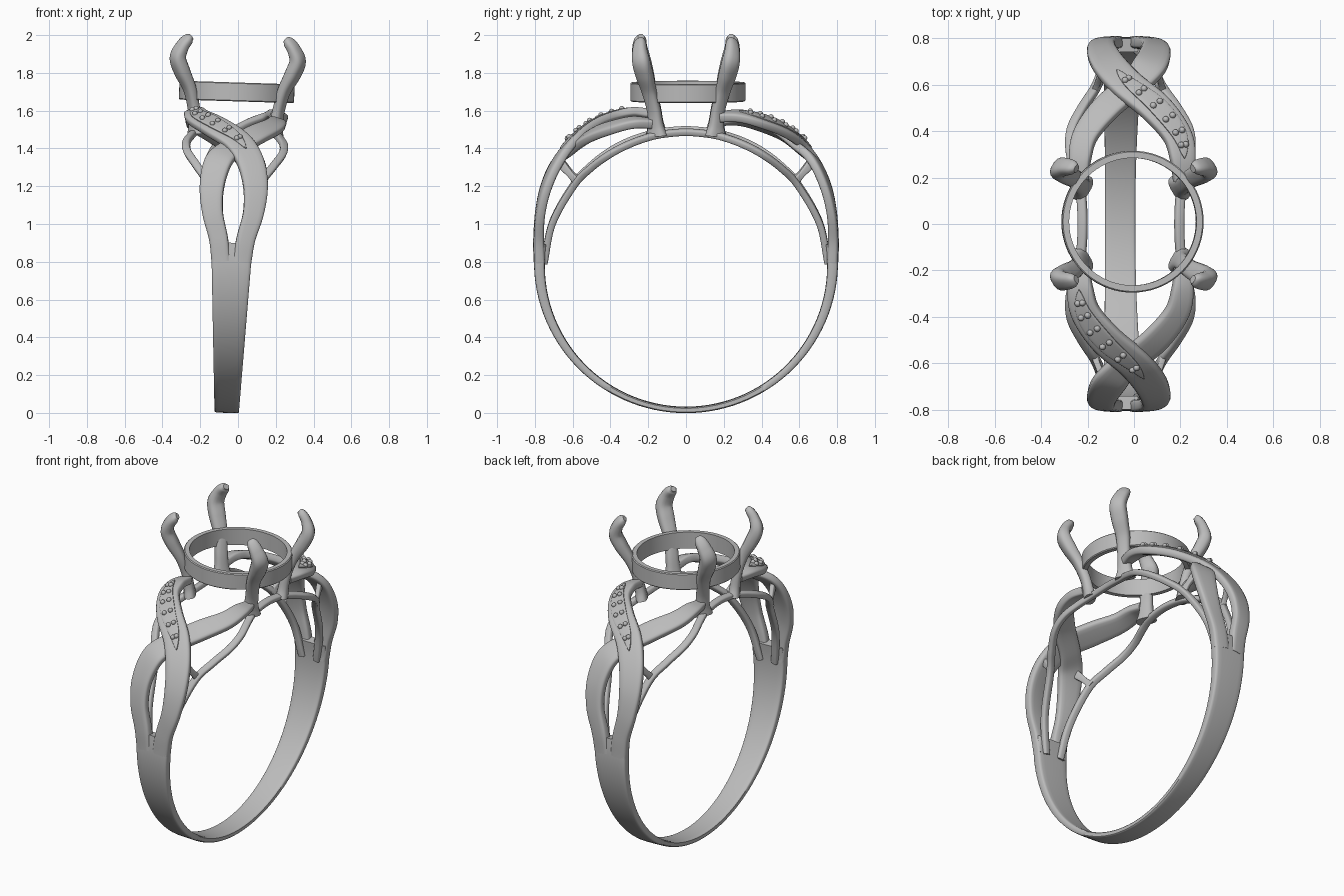
import bpy
import bmesh
from math import sin, cos, pi, radians, copysign
from mathutils import Vector, Matrix

cube = bpy.data.objects.get("Cube")
if cube:
    bpy.data.objects.remove(cube, do_unlink=True)

metal = bpy.data.materials.new("grey_metal")
metal.use_nodes = True
grey = (0.5, 0.5, 0.5, 1)
metal.diffuse_color = grey
metal.node_tree.nodes["Principled BSDF"].inputs["Base Color"].default_value = grey

# The whole ring leans slightly to its left
LEAN = Matrix.Translation((-0.06, 0, 0)) @ Matrix.Rotation(radians(1.8), 4, 'Y')
HALF_TURN = Matrix.Rotation(pi, 4, 'Z')
CENTRE = Vector((0, 0, 0.79))
made = []


def finish(bm, name, turn=False):
    bmesh.ops.recalc_face_normals(bm, faces=bm.faces)
    bm.transform(LEAN @ HALF_TURN if turn else LEAN)
    mesh = bpy.data.meshes.new(name)
    bm.to_mesh(mesh)
    bm.free()
    mesh.materials.append(metal)
    obj = bpy.data.objects.new(name, mesh)
    bpy.context.collection.objects.link(obj)
    made.append(obj)


def smooth_path(points, steps=8):
    """Catmull-Rom samples of points given as (x, y, z, width, thickness)."""
    pts = [Vector(p) for p in points]
    pts = [pts[0] * 2 - pts[1]] + pts + [pts[-1] * 2 - pts[-2]]
    out = []
    for i in range(1, len(pts) - 2):
        a, b, c, d = pts[i - 1:i + 3]
        for s in range(steps):
            t = s / steps
            out.append(b + (c - a) * (t / 2) + (a * 2 - b * 5 + c * 4 - d) * (t * t / 2)
                       + (b * 3 - a - c * 3 + d) * (t ** 3 / 2))
    return out + [pts[-2]]


def frames(samples, outward):
    """Position, side, normal, width and thickness along a path."""
    pos = [Vector(s[:3]) for s in samples]
    result = []
    for i, p in enumerate(pos):
        tangent = (pos[min(i + 1, len(pos) - 1)] - pos[max(i - 1, 0)]).normalized()
        side = tangent.cross(outward(p)).normalized()
        result.append((p, side, side.cross(tangent), samples[i][3], samples[i][4]))
    return result


def sweep(name, frame_list, turn=False, power=0.45, sides=16):
    bm = bmesh.new()
    loops = []
    for p, side, normal, w, t in frame_list:
        loop = []
        for k in range(sides):
            a = 2 * pi * (k + 0.5) / sides
            u = copysign(abs(cos(a)) ** power, cos(a)) * w / 2
            v = copysign(abs(sin(a)) ** power, sin(a)) * t / 2
            loop.append(bm.verts.new(p + side * u + normal * v))
        loops.append(loop)
    for a, b in zip(loops, loops[1:]):
        for k in range(sides):
            n = (k + 1) % sides
            bm.faces.new((a[k], a[n], b[n], b[k]))
    bm.faces.new(loops[0])
    bm.faces.new(loops[-1])
    finish(bm, name, turn)


def radial(p):
    return p - CENTRE


def axial(p):
    return Vector((0, p.y, p.z - CENTRE.z))


def leaning_out(p):
    return Vector((p.x, p.y * 0.8, 0))


# Plain lower band, widening towards the split
band = []
for i in range(65):
    a = radians(-188 + 196 * i / 64)
    rise = (1 + sin(a)) / 2
    grow = min(1, rise * 2)
    band.append(Vector((0, 0.776 * cos(a), 0.79 + 0.774 * sin(a),
                        0.13 + 0.08 * grow, 0.032 + 0.026 * grow)))
sweep("band", frames(band, axial), power=0.3)

# Crossing strands of each shoulder
upper = [(0.055, -0.777, 0.80, 0.10, 0.058), (0.072, -0.78, 0.92, 0.10, 0.055),
         (0.108, -0.772, 1.06, 0.11, 0.05), (0.115, -0.74, 1.2, 0.13, 0.05),
         (0.085, -0.68, 1.33, 0.145, 0.05), (0.015, -0.6, 1.435, 0.15, 0.05),
         (-0.105, -0.5, 1.51, 0.15, 0.05), (-0.195, -0.385, 1.555, 0.13, 0.05),
         (-0.22, -0.28, 1.58, 0.11, 0.05), (-0.215, -0.18, 1.575, 0.07, 0.05)]
lower = [(-x, y, z - (0.035 if z > 1.4 else 0), w * (0.85 if z > 1.4 else 1), t)
         for x, y, z, w, t in upper]

# Leaf panel position along the upper strand
upper_frames = frames(smooth_path(upper), radial)
leaf_run = upper_frames[36:65]
leaf = []
for i, (p, side, n, w, t) in enumerate(leaf_run):
    width = 0.004 + 0.086 * sin(pi * i / (len(leaf_run) - 1)) ** 0.8
    leaf.append((p + n * (t / 2 + 0.001), side, n, width, 0.014))

for turn, place in ((False, "front"), (True, "back")):
    sweep(place + "_upper_strand", upper_frames, turn)
    sweep(place + "_lower_strand", frames(smooth_path(lower), radial), turn)
    sweep(place + "_leaf_panel", leaf, turn)

    # Paired beads set on the leaf
    bm = bmesh.new()
    for i in range(4, 25, 4):
        p, side, n, w, t = leaf[i]
        for s in (-1, 1):
            spot = p + side * s * w * 0.22 + n * 0.008
            bmesh.ops.create_uvsphere(bm, u_segments=12, v_segments=8, radius=0.014,
                                      matrix=Matrix.Translation(spot))
    finish(bm, place + "_beads", turn)

    # Struts tying the inner rails to the strands
    for s in (-1, 1):
        strut = [(s * 0.145, -0.57, 1.22, 0.05, 0.03), (s * 0.135, -0.61, 1.265, 0.035, 0.026),
                 (s * 0.115, -0.665, 1.325, 0.05, 0.03)]
        sweep(place + "_strut", frames(smooth_path(strut), lambda p: Vector((0, 1, -1))), turn)

# Inner rails running from front to back under the setting
profile = [(3, 0.05), (20, 0.09), (38, 0.14), (48, 0.2), (57, 0.25), (65, 0.258),
           (73, 0.235), (80, 0.215), (90, 0.208)]
profile += [(180 - a, x) for a, x in reversed(profile[:-1])]
for s, label in ((1, "left"), (-1, "right")):
    rail = [(s * x, -0.752 * cos(radians(a)), 0.755 + 0.738 * sin(radians(a)), 0.042, 0.036)
            for a, x in profile]
    sweep(label + "_inner_rail", frames(smooth_path(rail), radial), power=0.6)

# Four claw prongs with flared feet
prong = [(0.208, 0.155, 1.475, 0.12, 0.07), (0.213, 0.16, 1.53, 0.085, 0.06),
         (0.225, 0.17, 1.61, 0.075, 0.055), (0.25, 0.195, 1.71, 0.08, 0.06),
         (0.293, 0.22, 1.80, 0.095, 0.075), (0.317, 0.237, 1.87, 0.095, 0.075),
         (0.297, 0.245, 1.93, 0.08, 0.06), (0.268, 0.243, 1.97, 0.065, 0.05),
         (0.25, 0.238, 1.985, 0.035, 0.03)]
for sx, x_name in ((1, "left"), (-1, "right")):
    for sy, y_name in ((1, "back"), (-1, "front")):
        path = [(sx * x, sy * y, z, w, t) for x, y, z, w, t in prong]
        sweep(y_name + "_" + x_name + "_prong",
              frames(smooth_path(path), leaning_out), power=0.75)

# Round gallery ring that carries the stone
bm = bmesh.new()
section = [(0.274, 1.65), (0.300, 1.65), (0.305, 1.655), (0.305, 1.745),
           (0.300, 1.75), (0.274, 1.75)]
verts = [bm.verts.new((r, 0, z)) for r, z in section]
edges = [bm.edges.new((verts[i], verts[(i + 1) % len(verts)])) for i in range(len(verts))]
bmesh.ops.spin(bm, geom=verts + edges, cent=(0, 0, 0), axis=(0, 0, 1),
               angle=2 * pi, steps=72, use_merge=True)
bmesh.ops.remove_doubles(bm, verts=bm.verts, dist=0.0005)
bmesh.ops.translate(bm, verts=bm.verts, vec=(0, 0.01, 0))
finish(bm, "gallery_ring")

# Smooth shading with crisp edges
bpy.ops.object.select_all(action='DESELECT')
for obj in made:
    obj.select_set(True)
bpy.context.view_layer.objects.active = made[0]
bpy.ops.object.shade_smooth_by_angle(angle=radians(40))
